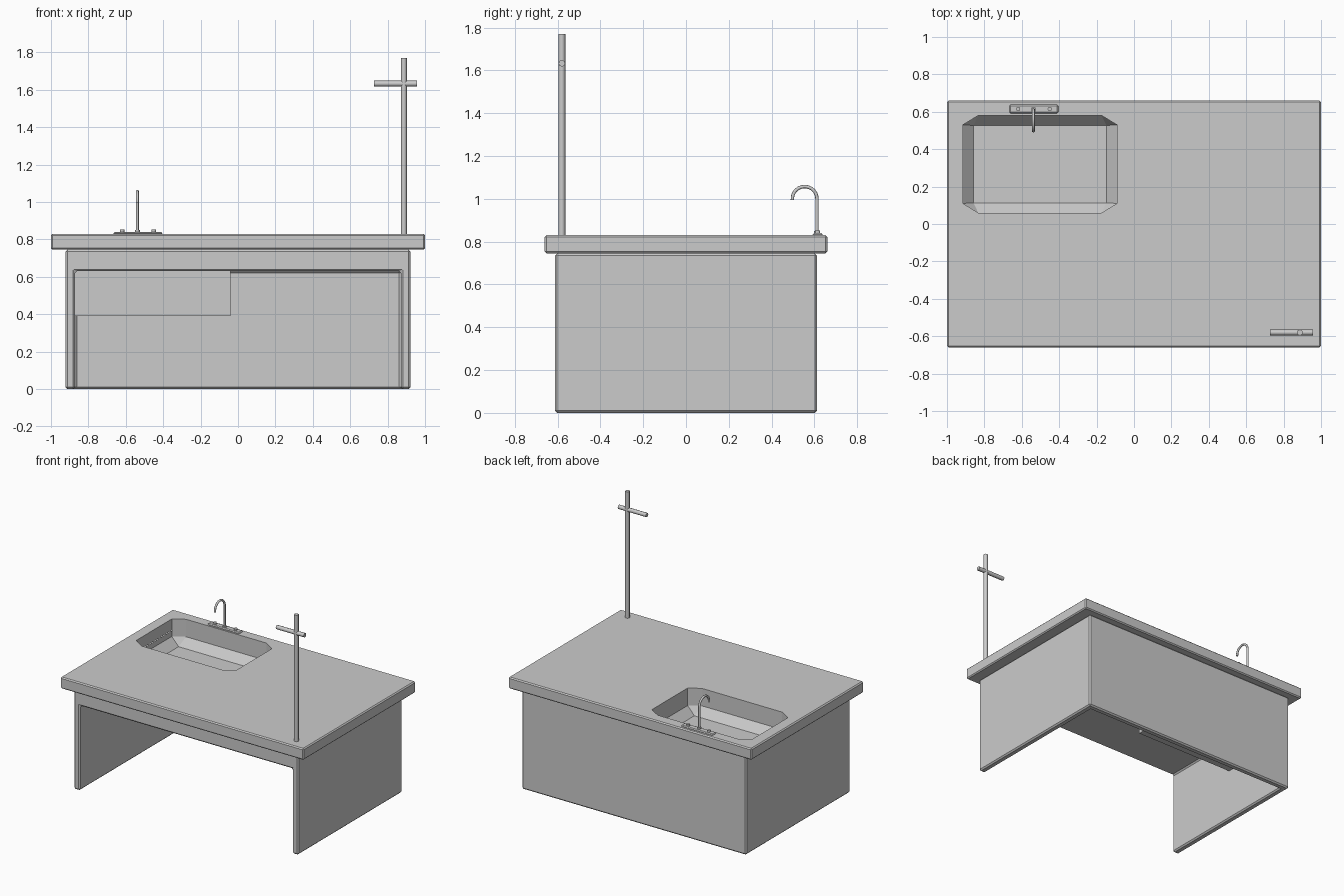
import bpy, bmesh, math

if "Cube" in bpy.data.objects:
    bpy.data.objects.remove(bpy.data.objects["Cube"])


def finish(name, bm, smooth=False):
    bmesh.ops.recalc_face_normals(bm, faces=bm.faces[:])
    me = bpy.data.meshes.new(name)
    bm.to_mesh(me)
    bm.free()
    ob = bpy.data.objects.new(name, me)
    bpy.context.collection.objects.link(ob)
    if smooth:
        activate(ob)
        bpy.ops.object.shade_smooth_by_angle(angle=math.radians(40))
    return ob


def activate(ob):
    bpy.ops.object.select_all(action='DESELECT')
    bpy.context.view_layer.objects.active = ob
    ob.select_set(True)


def box(name, lo, hi):
    bm = bmesh.new()
    bmesh.ops.create_cube(bm, size=1)
    for v in bm.verts:
        v.co = [lo[i] + (v.co[i] + 0.5) * (hi[i] - lo[i]) for i in range(3)]
    return finish(name, bm)


def cut(ob, cutter):
    m = ob.modifiers.new("cut", 'BOOLEAN')
    m.object = cutter
    m.solver = 'EXACT'
    activate(ob)
    bpy.ops.object.modifier_apply(modifier=m.name)


def bevel(ob, width):
    m = ob.modifiers.new("bevel", 'BEVEL')
    m.width = width
    m.segments = 1
    m.limit_method = 'ANGLE'
    activate(ob)
    bpy.ops.object.modifier_apply(modifier=m.name)


def tube(name, path, r, sides=16):
    """Capped tube along a path of points."""
    cu = bpy.data.curves.new(name, 'CURVE')
    cu.dimensions = '3D'
    cu.bevel_depth = r
    cu.bevel_resolution = sides // 4 - 2
    cu.use_fill_caps = True
    sp = cu.splines.new('POLY')
    sp.points.add(len(path) - 1)
    for p, co in zip(sp.points, path):
        p.co = (*co, 1)
    ob = bpy.data.objects.new(name, cu)
    bpy.context.collection.objects.link(ob)
    activate(ob)
    bpy.ops.object.convert(target='MESH')
    bpy.ops.object.shade_smooth_by_angle(angle=math.radians(50))
    return ob


# worktop, and base open at the front and underneath
top = box("worktop", (-1, -0.66, 0.745), (1, 0.66, 0.83))
bevel(top, 0.008)
base = box("base_cabinet", (-0.922, -0.612, 0), (0.922, 0.612, 0.745))
knee = box("knee_space_cutter", (-0.872, -0.8, -0.2), (0.872, 0.562, 0.63))
cut(base, knee)
bevel(base, 0.01)

# box hanging under the basin
under = box("basin_housing", (-0.89, 0.01, 0.39), (-0.04, 0.59, 0.635))

# basin: chamfered upper walls, sloping to a rectangular floor
cx, cy = -0.503, 0.32
bm = bmesh.new()
for sx in (-1, 1):
    for sy in (-1, 1):
        for z in (0.70, 0.95):
            bm.verts.new((cx + sx * 0.412, cy + sy * 0.21, z))
            bm.verts.new((cx + sx * 0.33, cy + sy * 0.26, z))
        bm.verts.new((cx + sx * 0.355, cy + sy * 0.207, 0.64))
bmesh.ops.convex_hull(bm, input=bm.verts[:])
basin = finish("basin_cutter", bm)
for ob in (top, base):
    cut(ob, basin)
for ob in (knee, basin):
    bpy.data.objects.remove(ob)

# tap: plate, two knobs and a curved spout
plate = box("tap_plate", (-0.665, 0.592, 0.825), (-0.405, 0.638, 0.84))
bevel(plate, 0.006)
for side, x in (("left", -0.62), ("right", -0.45)):
    tube(f"tap_knob_{side}", [(x, 0.615, 0.835), (x, 0.615, 0.852)], 0.012)
tube("tap_collar", [(-0.538, 0.612, 0.835), (-0.538, 0.612, 0.85)], 0.014)
R = 0.0575
arc = [(-0.538, 0.612 - R + R * math.cos(a), 1.0 + R * math.sin(a))
       for a in (math.pi * 1.03 * i / 14 for i in range(15))]
tube("tap_spout", [(-0.538, 0.612, 0.835)] + arc, 0.008)

# upright pole with crossbar
tube("pole", [(0.887, -0.58, 0.825), (0.887, -0.58, 1.77)], 0.016)
tube("crossbar", [(0.727, -0.58, 1.633), (0.957, -0.58, 1.633)], 0.0155)
